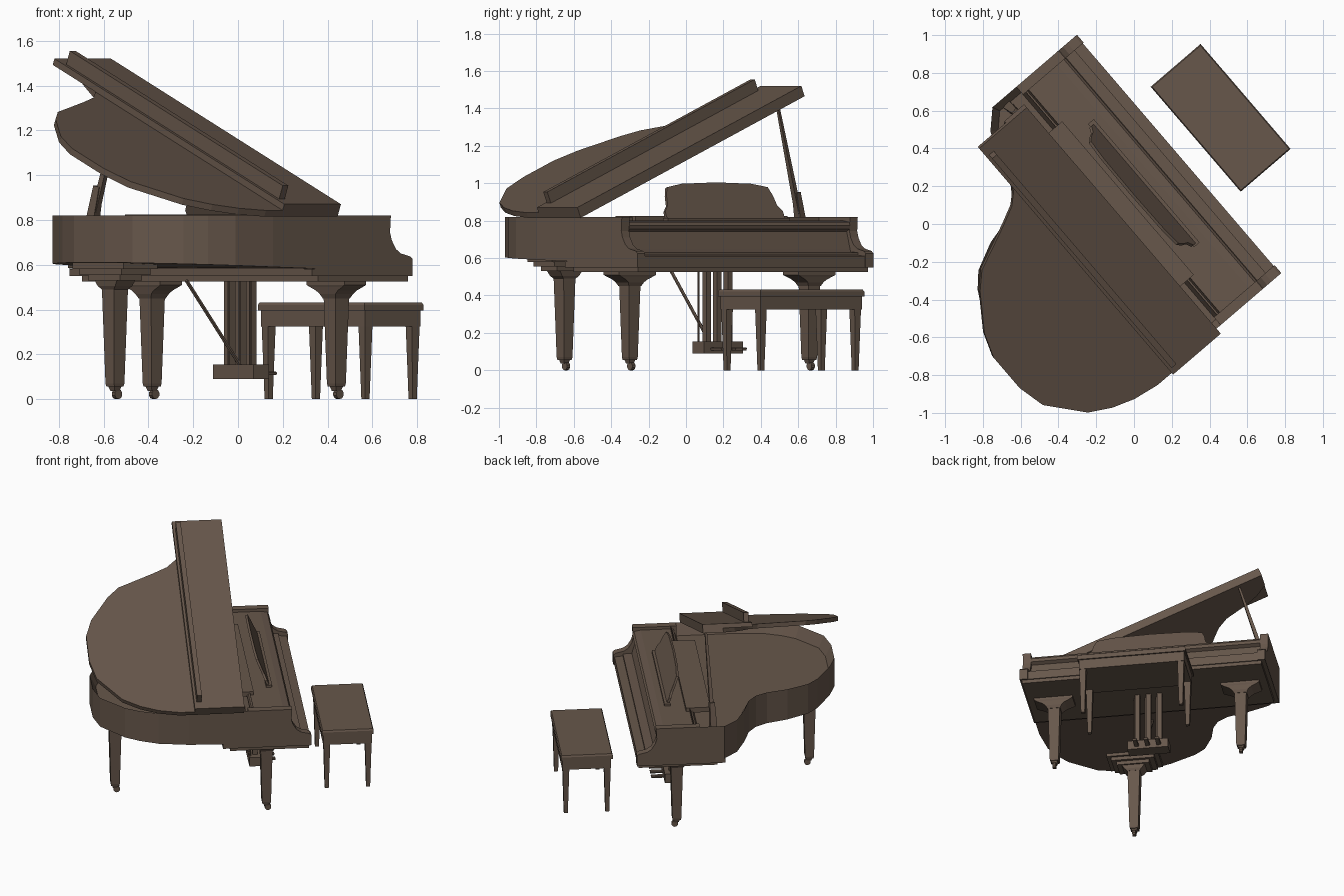
import bpy, bmesh, math
from mathutils import Matrix, Vector

if "Cube" in bpy.data.objects:
    bpy.data.objects.remove(bpy.data.objects["Cube"])

# Local frame: p along keyboard (bass +), q toward player, turned about z
TURN = Matrix.Rotation(math.atan2(-0.759, 0.651), 4, 'Z')
wood = bpy.data.materials.new("dark_wood")
wood.diffuse_color = (0.135, 0.095, 0.07, 1)
wood.use_nodes = True
wood.node_tree.nodes["Principled BSDF"].inputs["Base Color"].default_value = wood.diffuse_color

# Lid frame: s from hinge outward, q, n above the lid
c, sn = math.cos(math.radians(22.4)), math.sin(math.radians(22.4))
LID = Matrix(((-c, 0, sn, 0.717), (0, 1, 0, 0), (sn, 0, c, 0.815), (0, 0, 0, 1)))
# Profile frame: (q, z) profiles pushed along p
SIDE = Matrix(((0, 0, 1, 0), (1, 0, 0, 0), (0, 1, 0, 0), (0, 0, 0, 1)))
ID = Matrix()


def finish(name, bm, frame=ID):
    bm.transform(TURN @ frame)
    bmesh.ops.recalc_face_normals(bm, faces=bm.faces[:])
    me = bpy.data.meshes.new(name)
    bm.to_mesh(me)
    bm.free()
    me.materials.append(wood)
    ob = bpy.data.objects.new(name, me)
    bpy.context.collection.objects.link(ob)
    return ob


def loft(name, rings, frame=ID):
    """Skin a stack of equal-length 3D rings and cap both ends."""
    bm = bmesh.new()
    rows = [[bm.verts.new(v) for v in r] for r in rings]
    n = len(rows[0])
    for a, b in zip(rows, rows[1:]):
        for i in range(n):
            bm.faces.new((a[i], a[(i + 1) % n], b[(i + 1) % n], b[i]))
    bm.faces.new(rows[0])
    bm.faces.new(rows[-1])
    return finish(name, bm, frame)


def prism(name, pts, lo, hi, frame=ID):
    return loft(name, [[(x, y, h) for x, y in pts] for h in (lo, hi)], frame)


def rect(x0, x1, y0, y1):
    return [(x0, y0), (x1, y0), (x1, y1), (x0, y1)]


def box(name, x0, x1, y0, y1, z0, z1, frame=ID):
    return prism(name, rect(x0, x1, y0, y1), z0, z1, frame)


def tower(name, x, y, levels):
    """Rectangular stack; levels are (z, half_p, half_q)."""
    return loft(name, [[(a, b, z) for a, b in rect(x - hp, x + hp, y - hq, y + hq)]
                       for z, hp, hq in levels])


def bar(name, a, b, ra, rb, sides=4):
    """Tapered rod between two points."""
    a, b = Vector(a), Vector(b)
    rot = (b - a).to_track_quat('Z', 'Y')
    ring = [Vector((math.cos(t), math.sin(t), 0)) for t in
            [math.tau * (i + 0.5) / sides for i in range(sides)]]
    return loft(name, [[o + rot @ (v * r) for v in ring] for o, r in ((a, ra), (b, rb))])


# Curved case with sunken soundboard
outline = [(.705, .04), (.705, -.40), (.682, -.60), (.635, -.72), (.575, -.815), (.40, -.965),
           (.25, -1.0), (.04, -1.0), (-.09, -.955), (-.275, -.855), (-.35, -.785), (-.42, -.64),
           (-.455, -.50), (-.50, -.42), (-.575, -.365), (-.72, -.32), (-.867, -.258),
           (-.957, -.166), (-.957, .04)]
bm = bmesh.new()
low = [bm.verts.new((p, q, 0.577 - 0.033 * min(q, 0))) for p, q in outline]
top = [bm.verts.new((p, q, 0.82)) for p, q in outline]
n = len(outline)
for i in range(n):
    bm.faces.new((low[i], low[(i + 1) % n], top[(i + 1) % n], top[i]))
bm.faces.new(low)
well = bm.faces.new(top)
bm.normal_update()
bmesh.ops.inset_region(bm, faces=[well], thickness=0.04, use_even_offset=True)
bmesh.ops.translate(bm, verts=well.verts[:], vec=(0, 0, -0.08))
finish("case", bm)

# Arms with scooped fronts
arm = [(-.17, .55), (.423, .55), (.423, .625), (.41, .637), (.355, .65), (.325, .67), (.30, .71),
       (.29, .745), (.295, .82), (.0, .82), (.0, .6), (-.17, .58)]
prism("bass_arm", arm, .65, .705, SIDE)
prism("treble_arm", arm, -.957, -.902, SIDE)

# Closed key cover, key shelf and deck
cover = [(-.17, .55), (-.17, .60), (.02, .60), (.02, .80), (.24, .80), (.285, .792), (.297, .775),
         (.292, .755), (.268, .742), (.295, .65), (.30, .632), (.36, .63), (.36, .615),
         (.417, .61), (.417, .55)]
prism("key_cover", cover, -.902, .65, SIDE)
box("key_bed", -.93, .69, -.12, .41, .525, .55)
box("desk_plate", -.66, .41, -.10, .065, .79, .825)
box("desk_rail", -.56, .30, .16, .20, .80, .815)

# Music desk leaning back
desk = [(-.54, .0), (-.54, .04), (-.51, .075), (-.50, .13), (-.48, .18), (-.37, .20), (-.125, .208),
        (.12, .20), (.23, .18), (.25, .13), (.26, .075), (.29, .04), (.29, .0)]
lean = Matrix.Translation((0, .175, .81)) @ Matrix.Rotation(math.radians(113), 4, 'X')
prism("music_desk", desk, -.008, .008, lean)

# Raised lid, folded front flap and its lip
lid = [(0, -.029), (0, -.46), (.025, -.60), (.07, -.72), (.14, -.835), (.34, -.99), (.50, -1.025),
       (.73, -1.025), (.87, -.978), (1.07, -.85), (1.154, -.77), (1.22, -.63), (1.27, -.525),
       (1.32, -.43), (1.39, -.36), (1.55, -.30), (1.63, -.25), (1.706, -.166), (1.706, -.029)]
prism("lid", lid, 0, .03, LID)
box("lid_flap", 0, 1.706, -.362, -.029, .03, .06, LID)
box("lid_lip", .06, 1.64, -.345, -.312, .06, .125, LID)

# Lid prop
bar("lid_prop", (-.90, -.097, .74), (-.70, -.063, 1.41), .022, .010)
bar("prop_brace", (-.90, -.097, .74), (-.853, -.089, .95), .034, .024)

# Piano legs with casters
def piano_leg(name, p, q):
    tower(name, p, q, [(.055, .027, .027), (.07, .030, .030), (.48, .041, .041), (.53, .041, .041)])
    tower(name + "_ferrule", p, q, [(.035, .014, .014), (.06, .022, .022)])
    bar(name + "_caster", (p - .011, q + .012, .022), (p + .011, q + .012, .022), .022, .022, 10)


for name, p in (("bass_leg", .514), ("treble_leg", -.75)):
    piano_leg(name, p, .138)
    tower(name + "_capital", p, .138, [(.45, .043, .043), (.47, .055, .052), (.485, .075, .056),
                                       (.50, .11, .06), (.51, .13, .064), (.53, .13, .064)])
piano_leg("tail_leg", .135, -.84)
tower("tail_leg_capital", .135, -.84, [(.49, .042, .042), (.505, .06, .05), (.535, .08, .055)])
for i, (hp, hq) in enumerate(((.11, .065), (.145, .085), (.175, .10))):
    z = .53 + .025 * i
    box(f"tail_step_{i}", .135 - hp, .135 + hp, -.84 - hq, -.84 + hq, z, z + .028)

# Pedal lyre
mid = -.12
box("lyre_box", mid - .138, mid + .138, .075, .167, .09, .155)
for i in (-1, 0, 1):
    p = mid + i * .075
    box(f"lyre_post_{i + 1}", p - .016, p + .016, .10, .135, .15, .53)
    bar(f"pedal_rod_{i + 1}", (p + .03, .085, .15), (p + .03, .085, .53), .005, .005, 6)
    tower(f"pedal_{i + 1}", p, .205, [(.107, .013, .048), (.118, .016, .05), (.123, .011, .045)])
bar("lyre_brace", (-.09, -.227, .53), (-.09, .09, .15), .009, .009, 6)

# Bench
tower("bench_seat", -.128, .714, [(.395, .366, .174), (.42, .366, .174), (.432, .360, .168)])
box("bench_apron", -.485, .229, .55, .878, .325, .395)
for i, p in enumerate((-.46, .204)):
    for j, q in enumerate((.575, .853)):
        tower(f"bench_leg_{i}{j}", p, q, [(0, .013, .013), (.325, .022, .022), (.38, .022, .022)])
